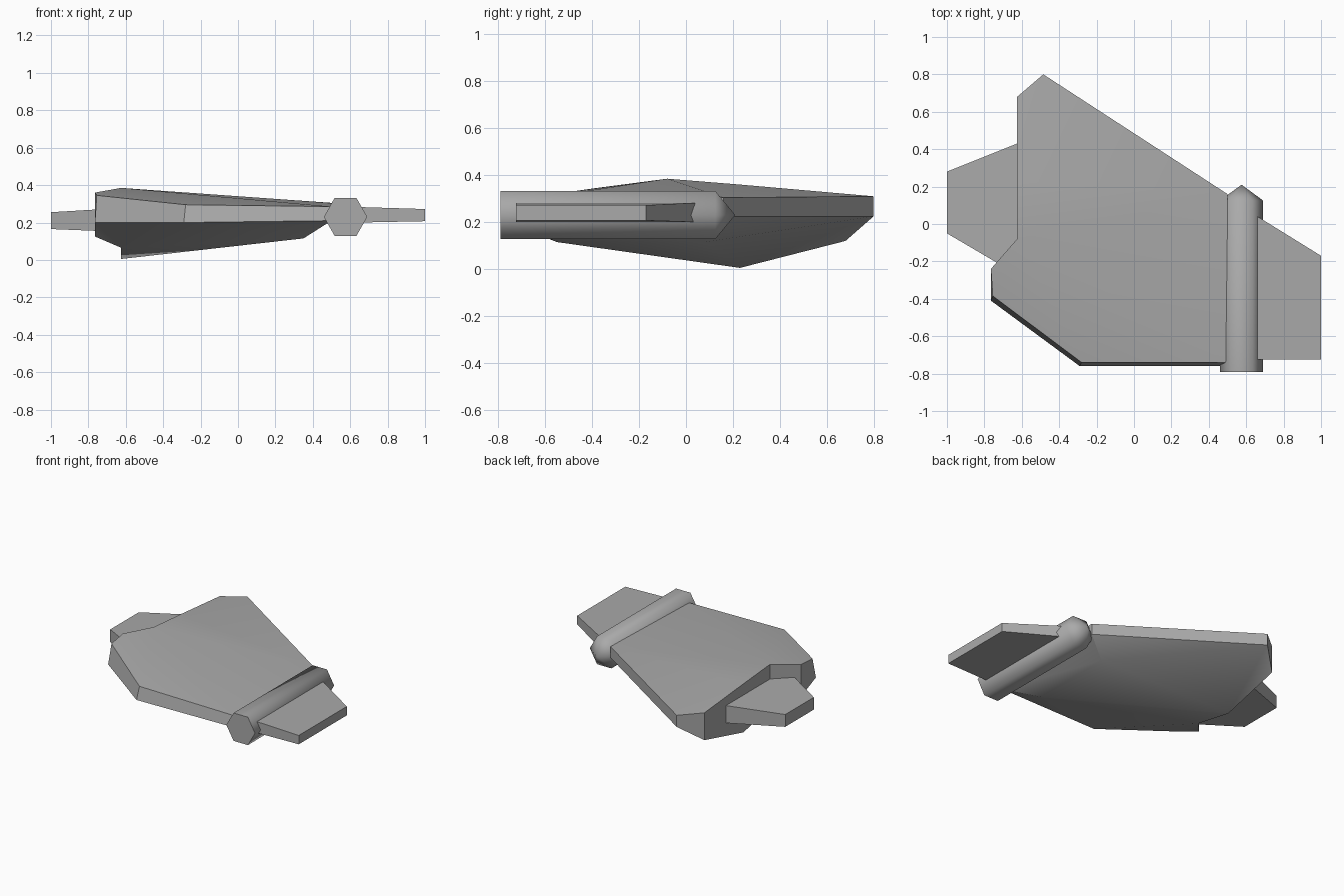
import bpy, bmesh, math
from mathutils import Vector

cube = bpy.data.objects.get("Cube")
if cube:
    bpy.data.objects.remove(cube, do_unlink=True)

grey = bpy.data.materials.new("plain_grey")
grey.use_nodes = True
colour = (0.4, 0.4, 0.4, 1)
grey.diffuse_color = colour
grey.node_tree.nodes["Principled BSDF"].inputs["Base Color"].default_value = colour


def finish(name, bm, angle):
    """Turn a bmesh into a named, smooth-shaded object."""
    bmesh.ops.recalc_face_normals(bm, faces=bm.faces)
    mesh = bpy.data.meshes.new(name)
    bm.to_mesh(mesh)
    bm.free()
    mesh.materials.append(grey)
    obj = bpy.data.objects.new(name, mesh)
    bpy.context.collection.objects.link(obj)
    bpy.ops.object.select_all(action='DESELECT')
    bpy.context.view_layer.objects.active = obj
    obj.select_set(True)
    bpy.ops.object.shade_smooth_by_angle(angle=math.radians(angle))
    return obj


def plate(name, outline, low, high):
    """Tapered slab; low and high give the z of its skins at each x."""
    bm = bmesh.new()
    bottom = [bm.verts.new((x, y, low(x))) for x, y in outline]
    top = [bm.verts.new((x, y, high(x))) for x, y in outline]
    bm.faces.new(bottom)
    bm.faces.new(top)
    for i in range(len(outline)):
        j = (i + 1) % len(outline)
        bm.faces.new((bottom[i], bottom[j], top[j], top[i]))
    return finish(name, bm, 30)


# Main body: each corner has x, y, lower z, upper z
corners = {
    "tail": (-0.485, 0.80, 0.225, 0.31),
    "tail_side": (-0.625, 0.68, 0.12, 0.32),
    "keel": (-0.625, 0.23, 0.005, 0.36),
    "notch": (-0.625, -0.08, 0.065, 0.385),
    "side_back": (-0.765, -0.24, 0.125, 0.36),
    "side_front": (-0.765, -0.41, 0.20, 0.345),
    "nose": (-0.29, -0.76, 0.20, 0.295),
    "root_front": (0.50, -0.76, 0.21, 0.285),
    "root_back": (0.50, 0.16, 0.225, 0.305),
}
# The upper rim leans inward along the front
lean = {"side_front": (0.01, 0.025), "nose": (0.01, 0.02), "root_front": (0, 0.02)}
bm = bmesh.new()
lower, upper = {}, {}
for key, (x, y, z0, z1) in corners.items():
    dx, dy = lean.get(key, (0, 0))
    lower[key] = bm.verts.new((x, y, z0))
    upper[key] = bm.verts.new((x + dx, y + dy, z1))
lower["belly_back"] = bm.verts.new((0.35, 0.08, 0.115))
lower["belly_front"] = bm.verts.new((0.35, -0.55, 0.115))
keys = list(corners)
for a, b in zip(keys, keys[1:] + keys[:1]):
    bm.faces.new((lower[a], lower[b], upper[b], upper[a]))

# Upper skin
for patch in ("tail tail_side keel", "tail keel root_back", "keel notch root_back",
              "notch side_back side_front", "notch side_front nose",
              "notch nose root_front", "notch root_front root_back"):
    bm.faces.new([upper[k] for k in patch.split()])

# Underside, rising from the keel
for patch in ("tail tail_side keel", "tail keel belly_back", "tail belly_back root_back",
              "keel notch belly_front", "keel belly_front belly_back",
              "notch side_back side_front", "notch side_front nose",
              "notch nose belly_front", "nose root_front belly_front",
              "root_front root_back belly_back belly_front"):
    bm.faces.new([lower[k] for k in patch.split()])
finish("main_body", bm, 30)

# Six-sided rod with a pointed rear end
bm = bmesh.new()
rings = []
for y in (-0.79, 0.125):
    rings.append([bm.verts.new((0.575 + 0.116 * math.cos(i * math.pi / 3), y,
                                0.23 + 0.118 * math.sin(i * math.pi / 3)))
                  for i in range(6)])
tip = bm.verts.new((0.575, 0.21, 0.23))
bm.faces.new(rings[0])
for i in range(6):
    j = (i + 1) % 6
    bm.faces.new((rings[0][i], rings[0][j], rings[1][j], rings[1][i]))
    bm.faces.new((rings[1][i], rings[1][j], tip))
finish("hinge_rod", bm, 65)

# Small outer fin beyond the rod
plate("outer_fin", [(0.575, 0.093), (1, -0.17), (1, -0.725), (0.575, -0.725)],
      lambda x: 0.207 - 0.02 * (1 - x), lambda x: 0.272 + 0.03 * (1 - x))

# Side fin let into the body
plate("side_fin", [(-1, 0.28), (-0.6, 0.44), (-0.6, -0.285), (-1, -0.05)],
      lambda x: 0.165 - 0.04 * (x + 1), lambda x: 0.255 + 0.06 * (x + 1))
